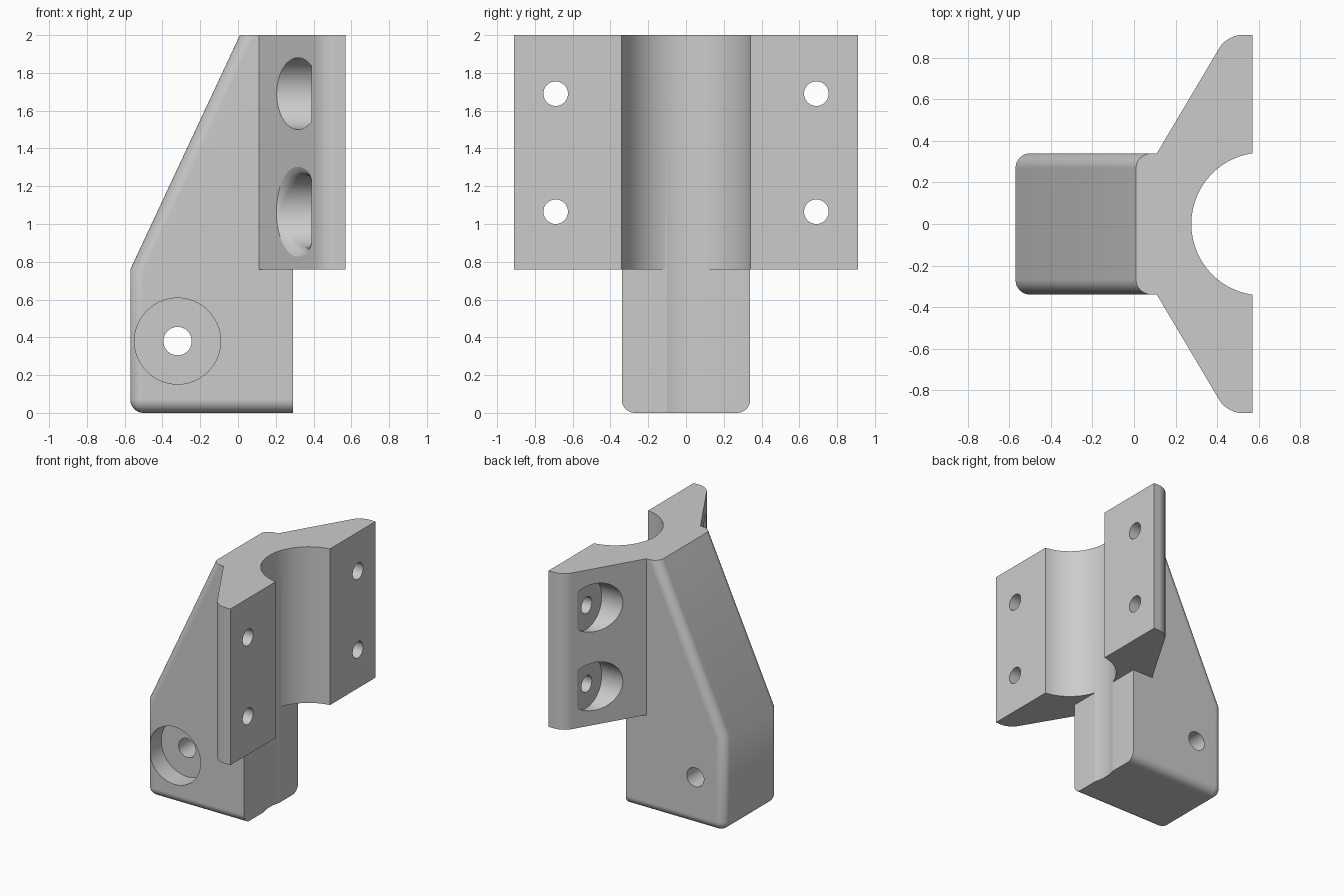
import bpy, bmesh
from math import sin, cos, pi, radians
from mathutils import Matrix, Vector

cube = bpy.data.objects.get("Cube")
if cube:
    bpy.data.objects.remove(cube, do_unlink=True)

grey = bpy.data.materials.new("light grey")
grey.use_nodes = True
grey.diffuse_color = (0.6, 0.6, 0.6, 1)
grey.node_tree.nodes["Principled BSDF"].inputs["Base Color"].default_value = (0.6, 0.6, 0.6, 1)

FILLET = 0.07
HALF = 0.34            # half width of the leg
WING_Z = 0.76          # underside of the wings
SLOPE = 0.593          # x run of the wing back per unit of y


def finish(bm, name):
    bmesh.ops.recalc_face_normals(bm, faces=bm.faces)
    mesh = bpy.data.meshes.new(name)
    bm.to_mesh(mesh)
    bm.free()
    mesh.materials.append(grey)
    obj = bpy.data.objects.new(name, mesh)
    bpy.context.collection.objects.link(obj)
    return obj


def prism(name, points, move, rounded):
    """Extrude a flat outline and round the edges chosen by a rule."""
    bm = bmesh.new()
    face = bm.faces.new([bm.verts.new(p) for p in points])
    out = bmesh.ops.extrude_face_region(bm, geom=[face])
    verts = [g for g in out["geom"] if isinstance(g, bmesh.types.BMVert)]
    bmesh.ops.translate(bm, vec=move, verts=verts)
    bmesh.ops.recalc_face_normals(bm, faces=bm.faces)
    edges = [e for e in bm.edges if rounded(e.verts[0].co, e.verts[1].co)]
    bmesh.ops.bevel(bm, geom=edges, offset=FILLET, offset_type='OFFSET',
                    segments=8, profile=0.5, affect='EDGES')
    return finish(bm, name)


def cylinder(name, radius, start, end, segments=64):
    bm = bmesh.new()
    start, end = Vector(start), Vector(end)
    turn = (end - start).to_track_quat('Z', 'Y').to_matrix().to_4x4()
    bmesh.ops.create_cone(bm, cap_ends=True, segments=segments, radius1=radius,
                          radius2=radius, depth=(end - start).length,
                          matrix=Matrix.Translation((start + end) / 2) @ turn)
    return finish(bm, name)


def flare(name, y, z):
    """Softened mouth that follows the sloping back of a wing."""
    bm = bmesh.new()
    rings = []
    for depth, grow in ((0.06, 0.0), (0.03, 0.01), (0.012, 0.025), (0, 0.05), (-0.05, 0.05)):
        ring = []
        for i in range(48):
            a = 2 * pi * i / 48
            dy, dz = (0.188 + grow * 0.1) * cos(a), (0.188 + grow) * sin(a)
            x = 0.11 + (abs(y + dy) - HALF) * SLOPE + depth
            ring.append(bm.verts.new((min(x, 0.389), y + dy, z + dz)))
        rings.append(ring)
    for a, b in zip(rings, rings[1:]):
        for i in range(48):
            j = (i + 1) % 48
            bm.faces.new((a[i], a[j], b[j], b[i]))
    bm.faces.new(rings[0])
    bm.faces.new(rings[-1][::-1])
    return finish(bm, name)


def combine(target, other, operation):
    bpy.context.view_layer.objects.active = target
    mod = target.modifiers.new(operation.lower(), 'BOOLEAN')
    mod.operation = operation
    mod.solver = 'EXACT'
    mod.object = other
    bpy.ops.object.modifier_apply(modifier=mod.name)
    bpy.data.objects.remove(other, do_unlink=True)


def leg_rounded(a, b):
    same_side = abs(a.y - b.y) < 1e-4
    bottom = a.z < 0.01 and b.z < 0.01
    back = a.x < 0.02 and b.x < 0.02
    if same_side:
        return bottom or back
    return bottom and back


def wing_rounded(a, b):
    return abs(a.z - b.z) > 0.1 and 0.4 < a.x < 0.5


# Sloping leg
leg_outline = [(-0.57, 0), (0.291, 0), (0.291, 2), (0.01, 2), (-0.57, WING_Z)]
bracket = prism("bracket", [(x, -HALF, z) for x, z in leg_outline],
                (0, 2 * HALF, 0), leg_rounded)

# Clamp wings
half_outline = [(0.11, HALF), (0.448, 0.91), (0.57, 0.91)]
wing_outline = half_outline + [(x, -y) for x, y in reversed(half_outline)]
wings = prism("wings", [(x, y, WING_Z) for x, y in wing_outline],
              (0, 0, 2 - WING_Z), wing_rounded)
combine(bracket, wings, 'UNION')

# Tube channel
combine(bracket, cylinder("channel", 0.344, (0.62, 0, -0.1), (0.62, 0, 2.1), 128), 'DIFFERENCE')

# Leg bolt hole with recess on the front
combine(bracket, cylinder("leg_hole", 0.075, (-0.32, -0.5, 0.38), (-0.32, 0.5, 0.38)), 'DIFFERENCE')
combine(bracket, cylinder("leg_recess", 0.228, (-0.32, -0.5, 0.38), (-0.32, -0.18, 0.38)), 'DIFFERENCE')

# Wing bolt holes with recesses on the back
for y in (-0.69, 0.69):
    for z in (1.065, 1.69):
        combine(bracket, cylinder("wing_hole", 0.065, (0, y, z), (0.8, y, z)), 'DIFFERENCE')
        combine(bracket, cylinder("wing_recess", 0.19, (0, y, z), (0.39, y, z)), 'DIFFERENCE')
combine(bracket, flare("recess_mouth", -0.69, 1.065), 'DIFFERENCE')

# Smooth rounds, crisp edges
bpy.ops.object.select_all(action='DESELECT')
bracket.select_set(True)
bpy.context.view_layer.objects.active = bracket
bpy.ops.object.shade_smooth_by_angle(angle=radians(25))
normals = bracket.modifiers.new("even shading", 'WEIGHTED_NORMAL')
normals.keep_sharp = True
